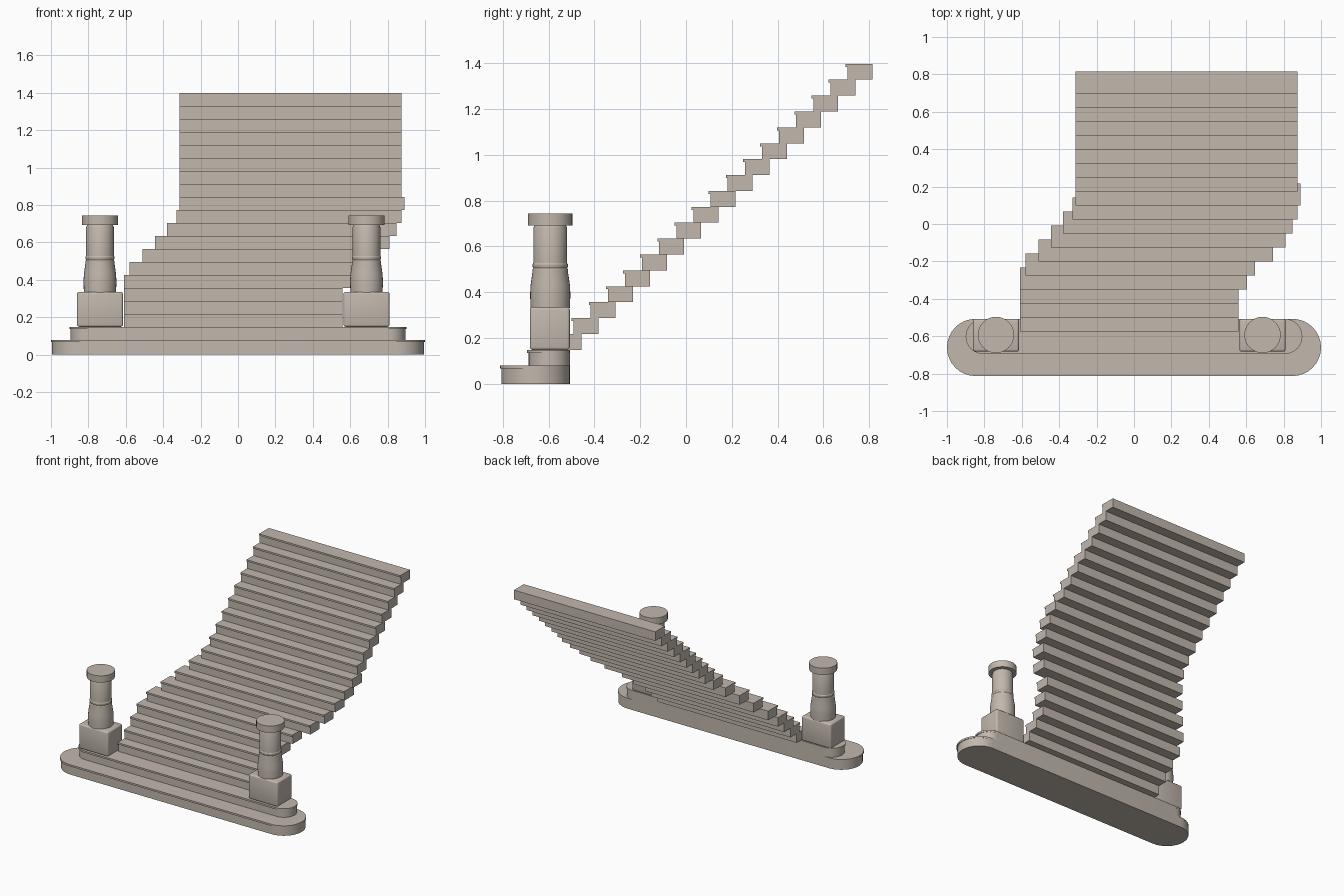
import bpy, bmesh, math

if "Cube" in bpy.data.objects:
    bpy.data.objects.remove(bpy.data.objects["Cube"])

stone = bpy.data.materials.new("warm grey stone")
stone.diffuse_color = (0.54, 0.48, 0.42, 1)
stone.use_nodes = True
stone.node_tree.nodes["Principled BSDF"].inputs["Base Color"].default_value = stone.diffuse_color

RISE, RUN, DEPTH = 0.0694, 0.0748, 0.117
FIRST = 0.079          # height of the bottom step
LIP, LIP_H = 0.008, 0.013


def finish(name, bm, smooth=False):
    bmesh.ops.recalc_face_normals(bm, faces=bm.faces)
    mesh = bpy.data.meshes.new(name)
    bm.to_mesh(mesh)
    bm.free()
    mesh.materials.append(stone)
    ob = bpy.data.objects.new(name, mesh)
    bpy.context.collection.objects.link(ob)
    if smooth:
        bpy.ops.object.select_all(action='DESELECT')
        ob.select_set(True)
        bpy.context.view_layer.objects.active = ob
        bpy.ops.object.shade_smooth_by_angle(angle=math.radians(30))
    return ob


def extrude(bm, points, vec):
    face = bm.faces.new([bm.verts.new(p) for p in points])
    out = bmesh.ops.extrude_face_region(bm, geom=[face])
    verts = [v for v in out["geom"] if isinstance(v, bmesh.types.BMVert)]
    bmesh.ops.translate(bm, verts=verts, vec=vec)


def stadium(half, y0, y1, z, n=16):
    r, cy = (y1 - y0) / 2, (y0 + y1) / 2
    pts = []
    for side in (1, -1):
        for k in range(n + 1):
            a = -math.pi / 2 + math.pi * k / n
            pts.append((side * (half - r + r * math.cos(a)), cy + side * r * math.sin(a), z))
    return pts


# Two wide bottom steps with rounded ends and a thin nosing
def round_step(name, half, y0, y1, z0, z1):
    bm = bmesh.new()
    extrude(bm, stadium(half - 0.005, y0 + LIP, y1, z0), (0, 0, z1 - LIP_H - z0))
    extrude(bm, stadium(half, y0, y1, z1 - LIP_H), (0, 0, LIP_H))
    finish(name, bm, True)


round_step("bottom_step", 1.0, -0.813, -0.507, 0, FIRST)
round_step("second_step", 0.90, -0.695, -0.507, FIRST, FIRST + RISE)

# Flight of straight steps, drifting sideways through the middle
LEFT = {6: -0.58, 7: -0.51, 8: -0.445, 9: -0.38, 10: -0.33}
RIGHT = {5: 0.605, 6: 0.647, 7: 0.743, 8: 0.81, 9: 0.847, 10: 0.874, 11: 0.889}
for i in range(2, 20):
    x0 = LEFT.get(i, -0.61 if i < 6 else -0.312)
    x1 = RIGHT.get(i, 0.56 if i < 5 else 0.875)
    z1 = FIRST + RISE * i
    z0 = z1 - RISE
    y0 = -0.574 + RUN * (i - 2)
    y1 = y0 + DEPTH
    profile = [(y0 + LIP, z0), (y1, z0), (y1, z1), (y0, z1), (y0, z1 - LIP_H), (y0 + LIP, z1 - LIP_H)]
    bm = bmesh.new()
    extrude(bm, [(x0, y, z) for y, z in profile], (x1 - x0, 0, 0))
    finish(f"step_{i + 1}", bm)

# Newel posts: bevelled plinth block with a turned column and cap
COLUMN = [(0, 0.33), (0.086, 0.33), (0.088, 0.39), (0.086, 0.43), (0.077, 0.492),
          (0.077, 0.50), (0.074, 0.505), (0.077, 0.512), (0.077, 0.522), (0.074, 0.527),
          (0.074, 0.68), (0.069, 0.692), (0.097, 0.692), (0.097, 0.743), (0, 0.743)]
for side, cx in (("left", -0.738), ("right", 0.687)):
    bm = bmesh.new()
    bmesh.ops.create_cube(bm, size=1)
    bmesh.ops.scale(bm, verts=bm.verts, vec=(0.246, 0.175, 0.187))
    bmesh.ops.translate(bm, verts=bm.verts, vec=(cx, -0.595, 0.2415))
    bmesh.ops.bevel(bm, geom=bm.edges[:], offset=0.012, segments=3, profile=0.5, affect='EDGES')
    finish(side + "_post_plinth", bm, True)

    bm = bmesh.new()
    vs = [bm.verts.new((cx + r, -0.593, z)) for r, z in COLUMN]
    es = [bm.edges.new(p) for p in zip(vs, vs[1:])]
    bmesh.ops.spin(bm, geom=vs + es, cent=(cx, -0.593, 0), axis=(0, 0, 1),
                   angle=math.tau, steps=32, use_duplicate=False)
    bmesh.ops.remove_doubles(bm, verts=bm.verts, dist=0.0002)
    finish(side + "_post_column", bm, True)
